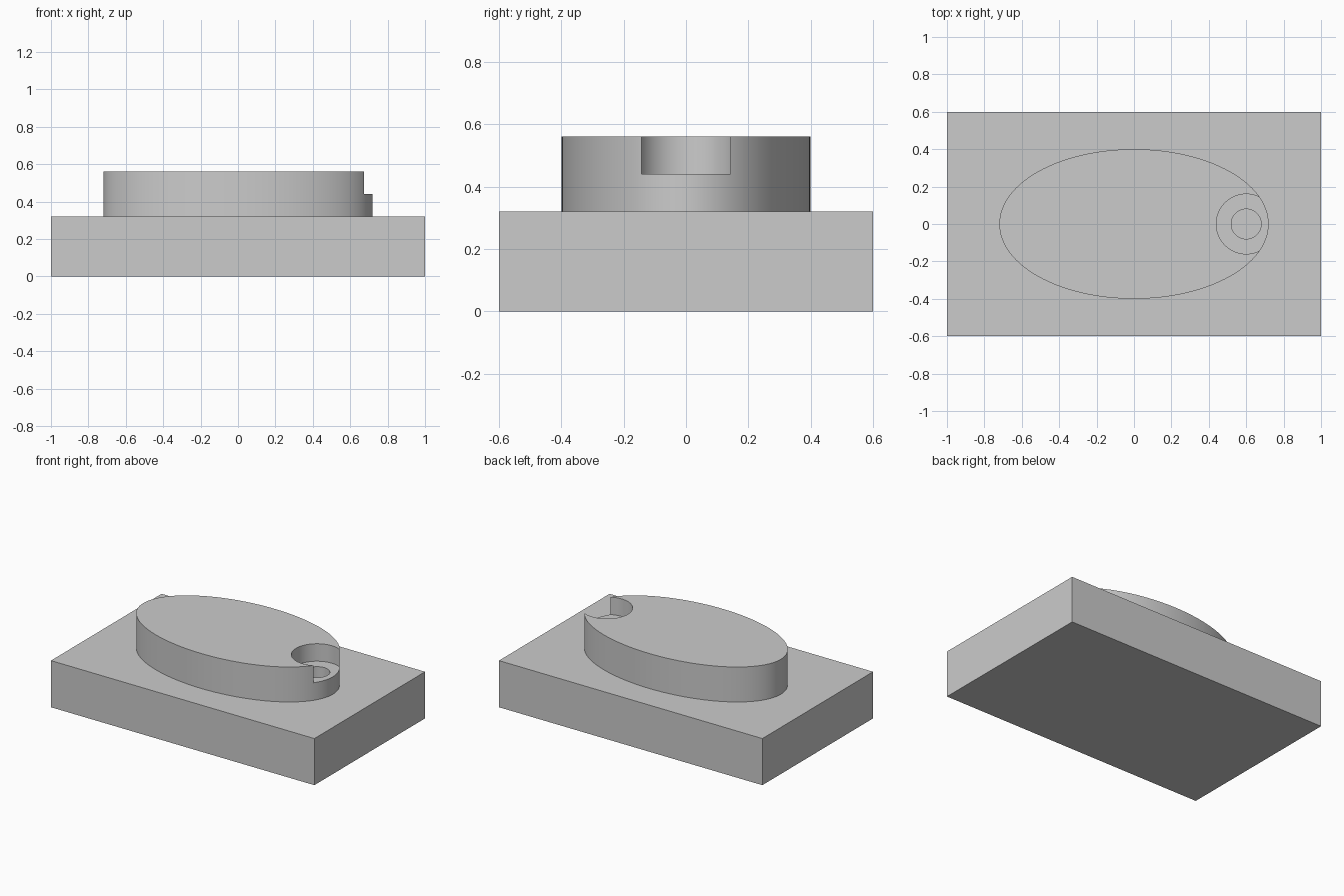
import bpy

cube = bpy.data.objects.get("Cube")
if cube:
    bpy.data.objects.remove(cube, do_unlink=True)

# Single plain grey
grey = bpy.data.materials.new("plain grey")
grey.use_nodes = True
colour = (0.6, 0.6, 0.6, 1)
grey.diffuse_color = colour
grey.node_tree.nodes["Principled BSDF"].inputs["Base Color"].default_value = colour

BLOCK_TOP, SEAT, BOSS_TOP = 0.32, 0.44, 0.56
HOLE_X = 0.6


def finish(obj, name):
    obj.name = obj.data.name = name
    obj.data.materials.clear()
    obj.data.materials.append(grey)
    bpy.ops.object.transform_apply(location=False, rotation=False, scale=True)
    return obj


def cylinder(name, x, rx, ry, bottom, top, sides):
    bpy.ops.mesh.primitive_cylinder_add(vertices=sides, radius=1, depth=1,
                                        location=(x, 0, (bottom + top) / 2))
    obj = bpy.context.object
    obj.scale = (rx, ry, top - bottom)
    return finish(obj, name)


# Rectangular base
bpy.ops.mesh.primitive_cube_add(size=1, location=(0, 0, BLOCK_TOP / 2))
block = bpy.context.object
block.scale = (2, 1.2, BLOCK_TOP)
finish(block, "base_block")

# Raised oval boss
boss = cylinder("oval_boss", 0, 0.72, 0.4, BLOCK_TOP, BOSS_TOP, 128)

# Counterbore and its smaller central hole, ending on the base
cutters = [
    cylinder("counterbore_cutter", HOLE_X, 0.16, 0.16, SEAT, BOSS_TOP + 0.1, 64),
    cylinder("hole_cutter", HOLE_X, 0.08, 0.08, BLOCK_TOP - 0.1, BOSS_TOP + 0.05, 48),
]
for cutter in cutters:
    cut = boss.modifiers.new(cutter.name, "BOOLEAN")
    cut.operation = "DIFFERENCE"
    cut.solver = "EXACT"
    cut.object = cutter
    cutter.hide_render = True

# Bake the cuts, then smooth the curved walls
bpy.ops.object.select_all(action="DESELECT")
boss.select_set(True)
bpy.context.view_layer.objects.active = boss
for cutter in cutters:
    bpy.ops.object.modifier_apply(modifier=cutter.name)
for cutter in cutters:
    bpy.data.objects.remove(cutter, do_unlink=True)
bpy.ops.object.shade_smooth_by_angle(angle=0.6)
